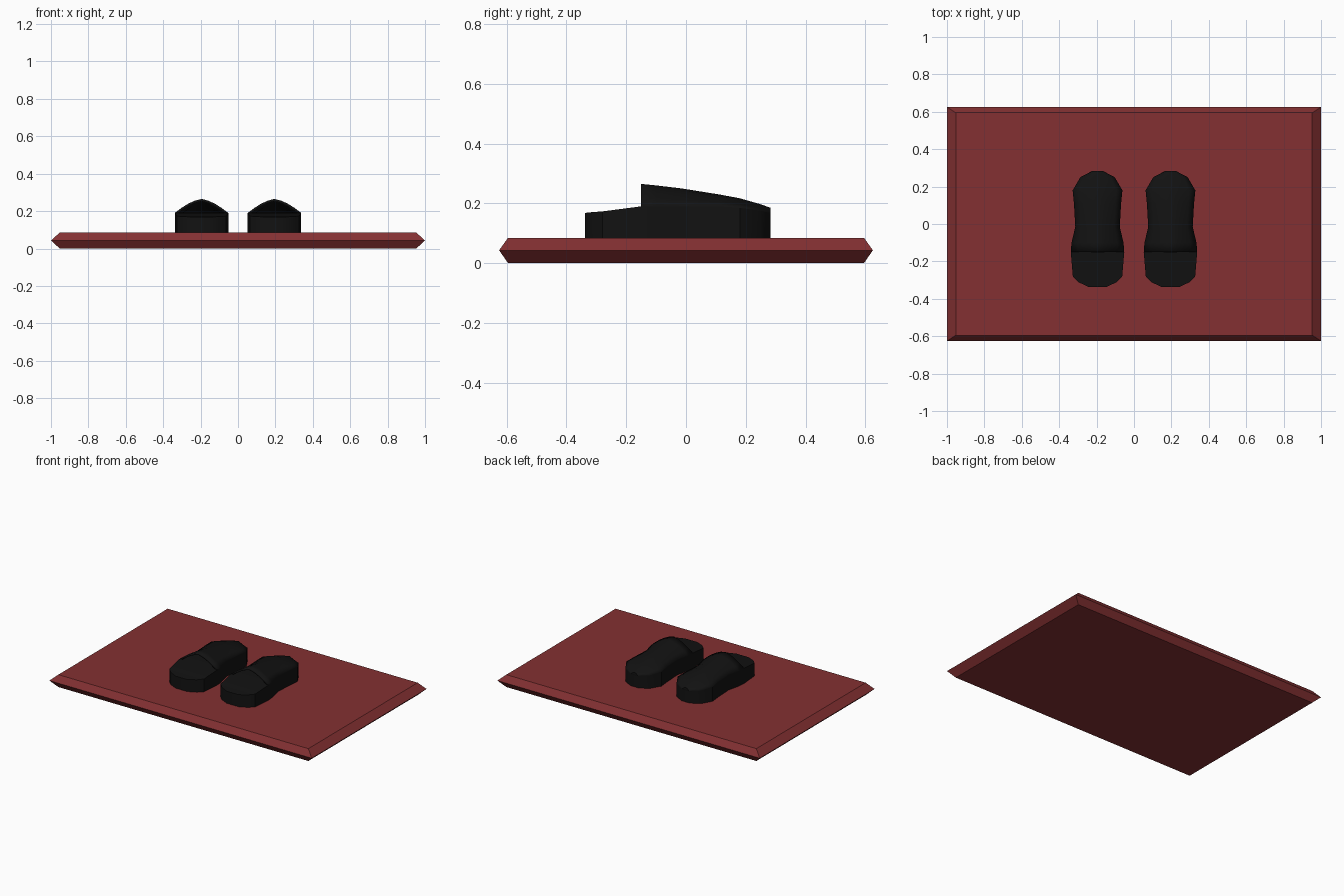
import bpy, bmesh, math

if "Cube" in bpy.data.objects:
    bpy.data.objects.remove(bpy.data.objects["Cube"])


def material(name, color):
    m = bpy.data.materials.new(name)
    m.diffuse_color = color
    m.use_nodes = True
    m.node_tree.nodes["Principled BSDF"].inputs["Base Color"].default_value = m.diffuse_color
    return m


red = material("mat_red", (0.23, 0.03, 0.032, 1))
black = material("slipper_black", (0.006, 0.006, 0.006, 1))


def loft(name, rings, mat, closed=True, caps=(True, True)):
    """Skin a list of equal-length point rings."""
    bm = bmesh.new()
    rows = [[bm.verts.new(p) for p in ring] for ring in rings]
    n = len(rows[0])
    for a, b in zip(rows, rows[1:]):
        for i in range(n if closed else n - 1):
            j = (i + 1) % n
            bm.faces.new((a[i], b[i], b[j], a[j]))
    if caps[0]:
        bm.faces.new(rows[0])
    if caps[1]:
        bm.faces.new(rows[-1][::-1])
    if closed:
        bmesh.ops.recalc_face_normals(bm, faces=bm.faces)
    mesh = bpy.data.meshes.new(name)
    bm.to_mesh(mesh)
    bm.free()
    mesh.materials.append(mat)
    ob = bpy.data.objects.new(name, mesh)
    bpy.context.collection.objects.link(ob)
    return ob


def smooth(ob, degrees):
    bpy.ops.object.select_all(action='DESELECT')
    ob.select_set(True)
    bpy.context.view_layer.objects.active = ob
    bpy.ops.object.shade_smooth_by_angle(angle=math.radians(degrees))


def rect(x, y, z):
    return [(x, y, z), (-x, y, z), (-x, -y, z), (x, -y, z)]


# Mat with a pointed edge all round
loft("floor_mat", [rect(0.953, 0.595, 0), rect(1, 0.625, 0.043),
                   rect(0.953, 0.595, 0.085)], red)

# Slipper stations: y, half width, sole top, upper crown (None behind the opening)
stations = [
    (-0.338, 0.045, 0.168, None), (-0.312, 0.100, 0.171, None),
    (-0.280, 0.132, 0.173, None), (-0.150, 0.143, 0.190, 0.265),
    (-0.100, 0.139, 0.190, 0.260), (-0.015, 0.119, 0.190, 0.250),
    (0.110, 0.126, 0.190, 0.230), (0.180, 0.133, 0.185, 0.217),
    (0.250, 0.092, 0.175, 0.197), (0.283, 0.030, 0.165, 0.185)]
half_arch = [(1, 0), (0.75, 0.36), (0.5, 0.66), (0.25, 0.88)]
arch = half_arch + [(0, 1)] + [(-x, z) for x, z in reversed(half_arch)]

for side, cx in (("left", -0.195), ("right", 0.195)):
    # Thick sole following the foot outline
    sole = loft(side + "_sole",
                [[(w, y, 0.083), (w, y, zs), (-w, y, zs), (-w, y, 0.083)]
                 for y, w, zs, zp in stations], black)
    # Arched upper, open towards the heel
    upper = loft(side + "_upper",
                 [[(w * ax, y, zs + (zp - zs) * az) for ax, az in arch]
                  for y, w, zs, zp in stations if zp], black,
                 closed=False, caps=(False, True))
    shell = upper.modifiers.new("thickness", 'SOLIDIFY')
    shell.thickness = 0.012
    shell.offset = -1
    for ob in (sole, upper):
        ob.location.x = cx
        smooth(ob, 35)
